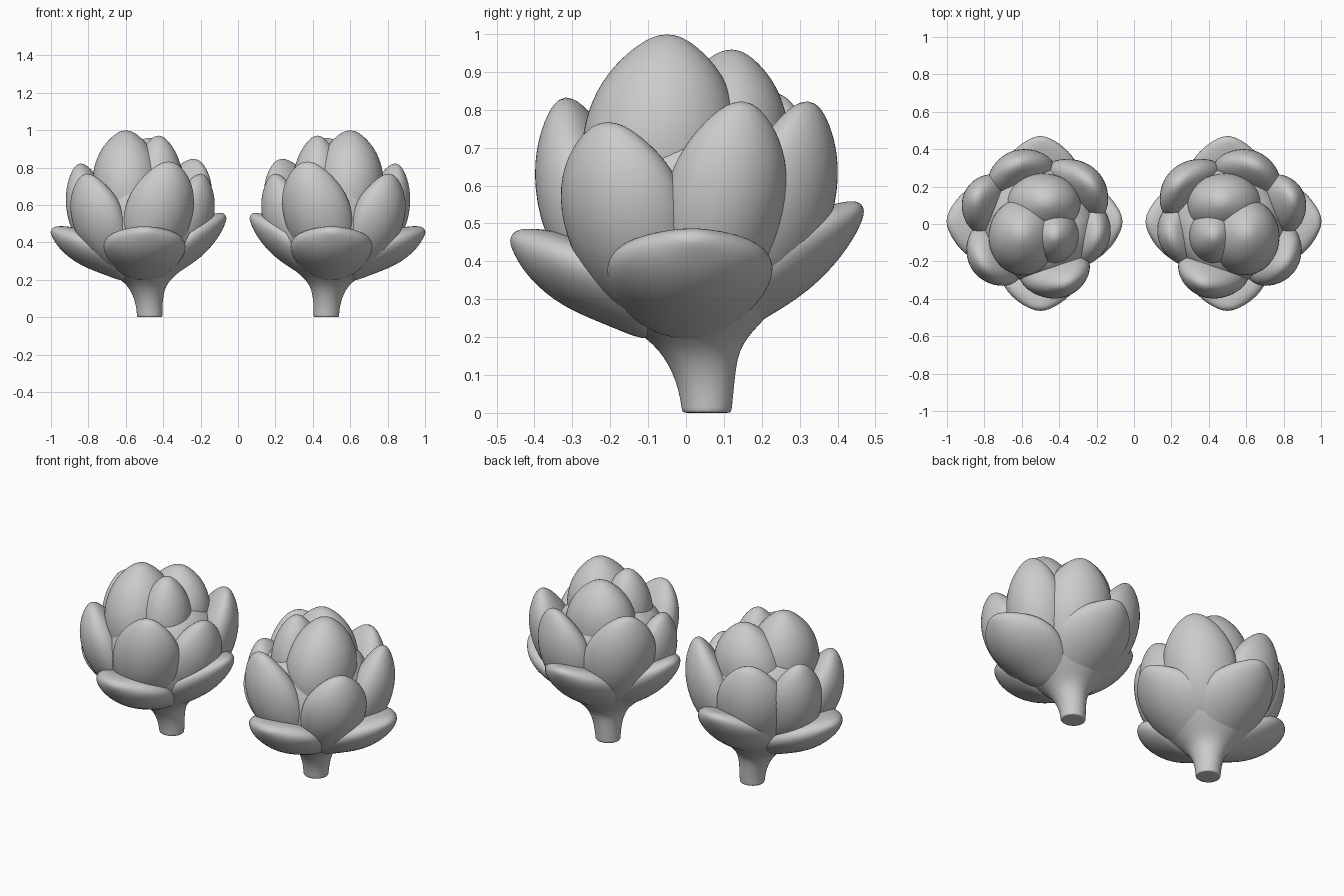
import bpy, bmesh
from math import sin, cos, pi, radians
from mathutils import Vector

if "Cube" in bpy.data.objects:
    bpy.data.objects.remove(bpy.data.objects["Cube"])

CENTRE = Vector((0.5, 0.0, 0.0))
SEG = 14


def skin(name, rings):
    """Skin a list of point rings, cap, mirror to the other bud, smooth."""
    bm = bmesh.new()
    loops = [[bm.verts.new(p) for p in ring] for ring in rings]
    for a, b in zip(loops, loops[1:]):
        for i in range(SEG):
            j = (i + 1) % SEG
            bm.faces.new((a[i], a[j], b[j], b[i]))
    bm.faces.new(loops[0][::-1])
    bm.faces.new(loops[-1])
    bmesh.ops.recalc_face_normals(bm, faces=bm.faces)
    for f in bm.faces:
        f.smooth = True
    me = bpy.data.meshes.new(name)
    bm.to_mesh(me)
    bm.free()
    ob = bpy.data.objects.new(name, me)
    bpy.context.collection.objects.link(ob)
    ob.modifiers.new("mirror", 'MIRROR').use_clip = False
    sub = ob.modifiers.new("smooth", 'SUBSURF')
    sub.levels = sub.render_levels = 2
    return ob


def column(name, stations):
    """Round sections given as x, y, z, rx, ry."""
    skin(name, [[Vector((x + rx * cos(2 * pi * i / SEG),
                         y + ry * sin(2 * pi * i / SEG), z))
                 for i in range(SEG)] for x, y, z, rx, ry in stations])


def petal(name, azimuth, path, r_scale=1.0, dz=0.0, w_scale=1.0, curl=1.2, inner=1.0, skew=0.0):
    """Fleshy petal: path of radius, height, half width, half thickness."""
    a = radians(azimuth)
    out, side, up = Vector((cos(a), sin(a), 0)), Vector((-sin(a), cos(a), 0)), Vector((0, 0, 1))
    z0, z1 = path[0][1], path[-1][1]
    pts = [(r * r_scale, z + dz * (z - z0) / (z1 - z0), w * w_scale, t) for r, z, w, t in path]
    rings = []
    for k, (r, z, w, t) in enumerate(pts):
        p, q = pts[max(k - 1, 0)], pts[min(k + 1, len(pts) - 1)]
        n = (out * (q[1] - p[1]) - up * (q[0] - p[0])).normalized()
        c = CENTRE + out * r + up * z + side * skew * (z - .55) / .27
        ring = []
        for i in range(SEG):
            ang = 2 * pi * i / SEG
            u, s = w * cos(ang), sin(ang)
            ring.append(c + side * u + n * (t * s * (inner if s < 0 else 1) - curl * u * u))
        rings.append(ring)
    skin(name, rings)


# stem flaring into the hidden core
column("stem_and_core", [
    (.472, .055, 0, .069, .066), (.472, .055, .001, .07, .067), (.475, .053, .08, .073, .077),
    (.487, .035, .17, .10, .106), (.5, .02, .225, .17, .17), (.5, 0, .31, .275, .275),
    (.5, 0, .42, .33, .33), (.5, 0, .55, .33, .33), (.5, 0, .68, .30, .30), (.5, 0, .8, .2, .2)])

# four spreading lower petals
low = [(.06, .215, .11, .05), (.16, .285, .21, .075), (.30, .35, .24, .09),
       (.40, .41, .185, .07), (.455, .45, .10, .04), (.485, .47, .03, .015)]
high = [(.06, .22, .11, .05), (.16, .30, .21, .075), (.28, .39, .24, .09),
        (.375, .47, .185, .07), (.435, .52, .10, .04), (.465, .55, .03, .015)]
for name, az, path, rs in [("front", -90, low, .95), ("outer", 2, low, 1.03),
                           ("back", 90, high, 1.0), ("inner", 178, high, .93)]:
    petal(f"lower_petal_{name}", az, path, rs, curl=.85, inner=1.2)

# six upright middle petals: azimuth, radial scale, tip lift, width scale, tip skew
mid = [(.12, .27, .11, .06), (.24, .37, .18, .09), (.32, .50, .21, .105),
       (.355, .64, .20, .10), (.37, .75, .135, .065), (.375, .825, .04, .02)]
for i, (az, rs, dz, ws, sk) in enumerate([(-107, .92, .01, .95, -.03), (-34, 1.0, -.055, .92, .0),
                                          (20, 1.0, .0, .83, .02), (67, .94, .0, .97, 0),
                                          (136, .93, .025, 1.0, .02), (191, .83, -.055, .93, 0)]):
    petal(f"middle_petal_{i + 1}", az, mid, rs, dz, ws, inner=1.3, skew=sk)

# three egg-shaped top buds: x, y, top height, x radius, y radius, lean
egg = [(0, .7), (.2, .9), (.42, 1.04), (.64, .98), (.82, .74), (.94, .41), (1.0, .13)]
for name, x, y, top, rx, ry, lx, ly in [
        ("top_bud_main", .585, -.085, 1.0, .19, .21, .015, .035),
        ("top_bud_back", .50, .08, .96, .205, .175, -.03, .04),
        ("top_bud_side", .435, -.06, .972, .14, .155, -.01, 0)]:
    column(name, [(x + lx * t, y + ly * t, .45 + (top - .45) * t, rx * s, ry * s)
                  for t, s in egg])
